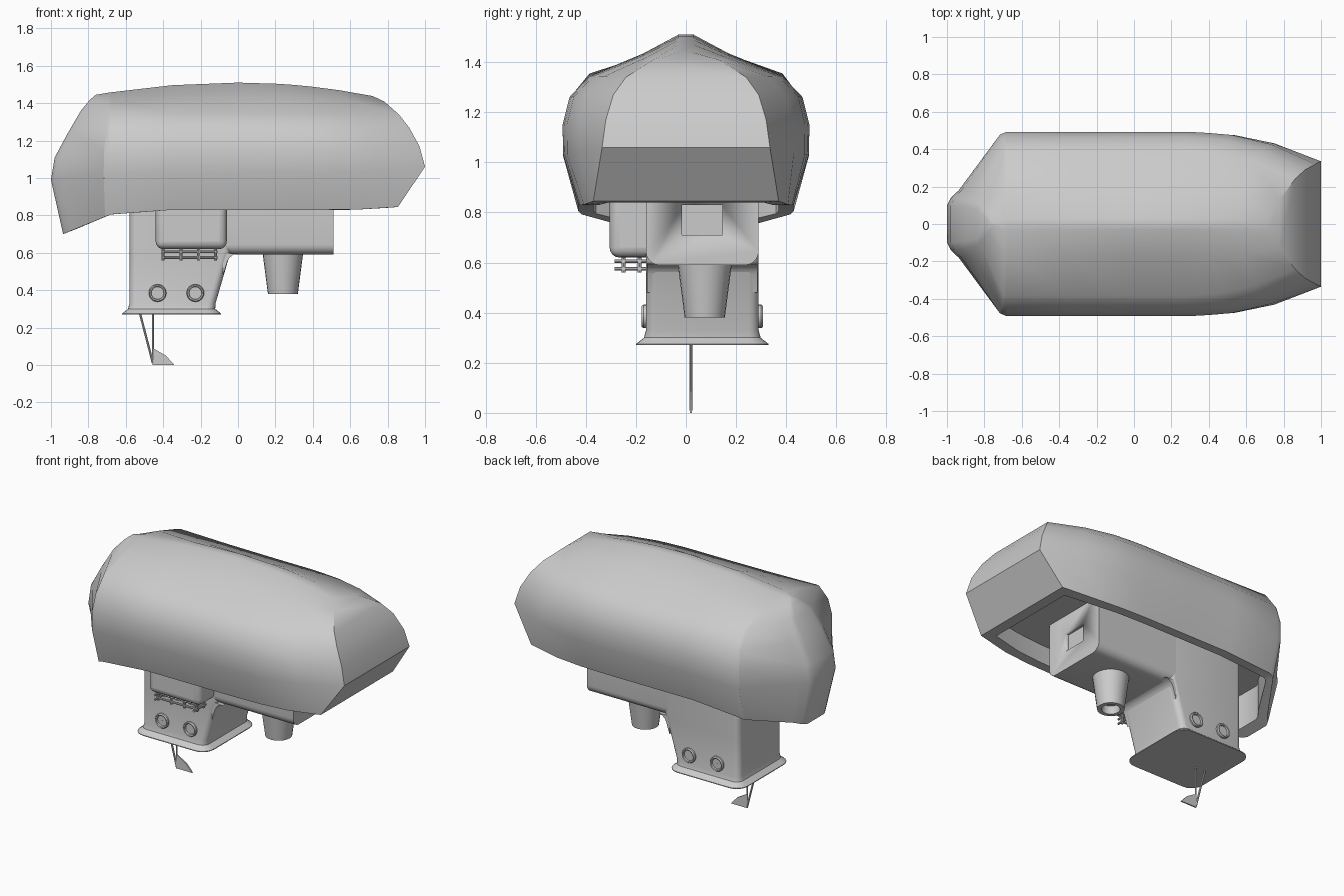
import bpy, bmesh
from math import pi, cos, sin, radians
from mathutils import Vector

if "Cube" in bpy.data.objects:
    bpy.data.objects.remove(bpy.data.objects["Cube"])


def finish(name, verts, faces, smooth=35):
    me = bpy.data.meshes.new(name)
    me.from_pydata(verts, [], faces)
    bm = bmesh.new()
    bm.from_mesh(me)
    bmesh.ops.remove_doubles(bm, verts=bm.verts, dist=1e-5)
    bmesh.ops.recalc_face_normals(bm, faces=bm.faces)
    bm.to_mesh(me)
    bm.free()
    ob = bpy.data.objects.new(name, me)
    bpy.context.collection.objects.link(ob)
    if smooth:
        bpy.ops.object.select_all(action='DESELECT')
        ob.select_set(True)
        bpy.context.view_layer.objects.active = ob
        bpy.ops.object.shade_smooth_by_angle(angle=radians(smooth))
    return ob


def bridge(rings, closed=False):
    n, m = len(rings[0]), len(rings)
    verts = [p for r in rings for p in r]
    faces = [(k * n + i, k * n + (i + 1) % n, (k + 1) % m * n + (i + 1) % n, (k + 1) % m * n + i)
             for k in range(m if closed else m - 1) for i in range(n)]
    return verts, faces


def loft(name, rings, smooth=35):
    verts, faces = bridge(rings)
    n = len(rings[0])
    faces += [tuple(range(n)), tuple(range(len(verts) - n, len(verts)))]
    return finish(name, verts, faces, smooth)


def rounded(a0, a1, b0, b1, r, seg=5):
    pts = []
    for i, (a, b) in enumerate([(a1 - r, b1 - r), (a0 + r, b1 - r), (a0 + r, b0 + r), (a1 - r, b0 + r)]):
        for j in range(seg + 1):
            t = (i + j / seg) * pi / 2
            pts.append((a + r * cos(t), b + r * sin(t)))
    return pts


def lathe(name, profile, centre, axis='z', seg=24, closed=True):
    rings = []
    for r, h in profile:
        ring = []
        for i in range(seg):
            c, s = r * cos(2 * pi * i / seg), r * sin(2 * pi * i / seg)
            ring.append(Vector(centre) + Vector((c, s, h) if axis == 'z' else (c, h, s)))
        rings.append(ring)
    return finish(name, *bridge(rings, closed))


def bar(name, a, b, r):
    a, b = Vector(a), Vector(b)
    q = (b - a).to_track_quat('Z', 'Y')
    ring = [q @ Vector((r * cos(i * pi / 4), r * sin(i * pi / 4), 0)) for i in range(8)]
    return loft(name, [[p + a for p in ring], [p + b for p in ring]])


def box(name, lo, hi, bevel=0):
    rings = [[(lo[0], lo[1], z), (hi[0], lo[1], z), (hi[0], hi[1], z), (lo[0], hi[1], z)]
             for z in (lo[2], hi[2])]
    ob = loft(name, rings)
    if bevel:
        m = ob.modifiers.new('round', 'BEVEL')
        m.width, m.segments = bevel, 4
    return ob


# Hull: horizontal levels (half width, mid z, stern x, stern z, bow x, bow z, bow half width)
# starting with the recessed ceiling and the inner rim
levels = [
    (.37, .95, -.87, .95, .79, .95, .31),
    (.37, .83, -.87, .725, .79, .84, .31),
    (.43, .83, -.935, .70, .855, .845, .37),
    (.49, 1.03, -1.0, .99, 1.0, 1.06, .335),
    (.493, 1.15, -.98, 1.11, .97, 1.17, .32),
    (.465, 1.26, -.91, 1.24, .915, 1.27, .29),
    (.385, 1.345, -.84, 1.36, .86, 1.34, .24),
    (.17, 1.435, -.79, 1.42, .78, 1.41, .13),
    (.03, 1.51, -.76, 1.445, .72, 1.438, .03),
]
stern = [(1, .2), (.94, .28), (.8, .37), (.12, .97), (0, 1)]
bow = [(.3, 0), (.42, .04), (.54, .1), (.75, .38), (1, 1)]
rings = []
for k, (w, zm, xs, zs, xb, zb, wb) in enumerate(levels):
    half = [(-.68 + (xs + .68) * f, w * g) for f, g in stern]
    half += [(-.35, w), (0, w)]
    half += [(f * xb, w - (w - wb) * g) for f, g in bow]
    side = []
    for x, y in half:
        end, ze = (xs, zs) if x < 0 else (xb, zb)
        if k < 5:
            t = max(0, (abs(x) - .62) / (abs(end) - .62))
        else:
            t = (x / end) ** 2
        side.append((x, y, zm + (ze - zm) * t))
    rings.append(side + [(x, -y, z) for x, y, z in reversed(side)])
verts, faces = bridge(rings)
n = len(rings[0])
for base in (0, len(verts) - n):
    faces += [(base + i, base + i + 1, base + n - 2 - i, base + n - 1 - i) for i in range(n // 2 - 1)]
finish('hull', verts, faces, 32)

# Tower with flared foot
tower = [(.27, .04, .05), (.275, .04, .05), (.30, .008, .0), (.33, 0, 0), (.57, 0, 0), (.61, 0, 0), (.97, 0, 0)]
right = [-.13, -.13, -.13, -.12, -.05, -.035, -.035]
loft('tower', [[(a, b, z) for a, b in rounded(-.58 - e, xr + e, -.16 - e, .29 + e, .04 + e)]
               for (z, e, _), xr in zip(tower, right)])

# Cabin with recessed door in the bow face
cabin = loft('cabin', [[(x, a, b) for a, b in rounded(-.16, .29, .59, 1.05, .055)] for x in (-.3, .51)])
cutter = box('door_cutter', (.485, -.015, .71), (.6, .145, .83))
cutter.hide_render = True
cutter.hide_set(True)
m = cabin.modifiers.new('door', 'BOOLEAN')
m.operation, m.object, m.solver = 'DIFFERENCE', cutter, 'EXACT'
# Fillet between cabin and tower
pts = [(-.08, .60), (-.08, .48)] + [(.0 + .06 * cos(t), .535 + .06 * sin(t))
                                    for t in (pi * .9, pi * .78, pi * .65, pi * .5)]
loft('corner_fillet', [[(x, y, z) for x, z in pts] for y in (-.155, .285)])

# Side compartment
box('side_compartment', (-.44, -.305, .62), (-.06, -.12, 1.0), .04)

# Rack of bars under the side compartment
for i, y in enumerate((-.25, -.185)):
    for z in (.575, .605):
        bar('rack_rail', (-.41, y, z), (-.11, y, z), .007)
    for x in (-.40, -.305, -.21, -.12):
        bar('rack_post', (x, y, .56), (x, y, .635), .008)
for x in (-.40, -.12):
    for z in (.575, .605):
        bar('rack_cross_bar', (x, -.285, z), (x, -.15, z), .007)

# Hollow funnel beneath the cabin
lathe('funnel', [(.11, .61), (.08, .38), (.055, .38), (.05, .43), (.001, .43), (.001, .61)], (.24, .075, 0))

# Portholes on both sides of the tower
for x in (-.43, -.228):
    for y, s in ((-.16, -1), (.29, 1)):
        lathe('porthole', [(.047, -.01 * s), (.047, .010 * s), (.042, .017 * s), (.035, .015 * s),
                           (.033, .004 * s), (.001, .004 * s), (.001, -.01 * s)], (x, y, .385), 'y')

# Struts and fin
bar('fin_strut', (-.525, .02, .28), (-.455, .02, .01), .006)
bar('fin_post', (-.455, .02, .28), (-.455, .02, .01), .005)
fin = [(-.458, 0), (-.34, 0), (-.385, .05), (-.458, .092)]
loft('fin', [[(x, y, z) for x, z in fin] for y in (.016, .024)], 0)
